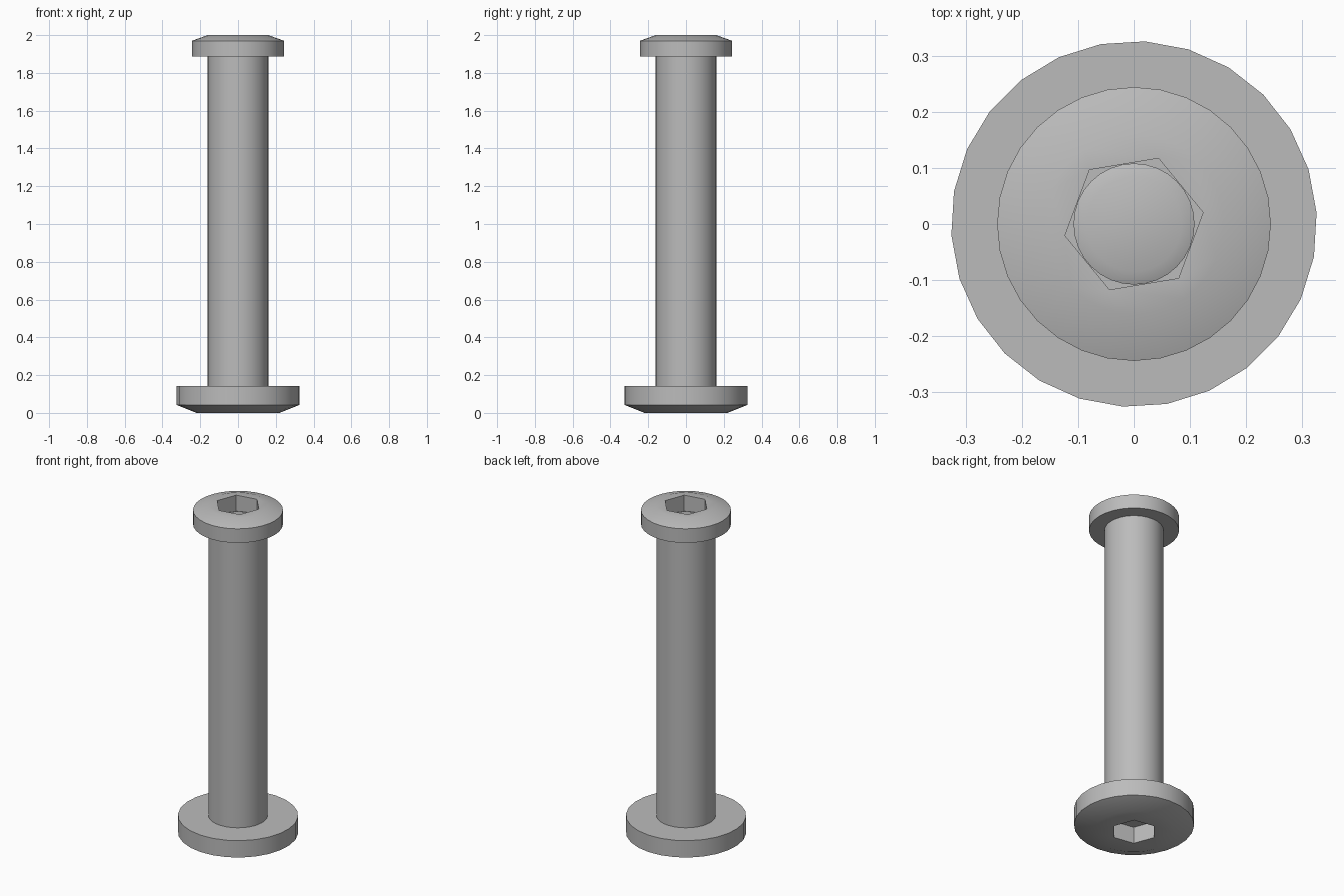
import bpy, bmesh, math
from mathutils import Vector

cube = bpy.data.objects.get("Cube")
if cube:
    bpy.data.objects.remove(cube, do_unlink=True)

steel = bpy.data.materials.new("grey_steel")
steel.use_nodes = True
GREY = (0.5, 0.5, 0.5, 1)
steel.diffuse_color = GREY
steel.node_tree.nodes["Principled BSDF"].inputs["Base Color"].default_value = GREY


def loft(name, rings):
    """Bridge a stack of (sides, radius, z, turn in degrees) rings and cap both ends."""
    bm = bmesh.new()
    loops = []
    for sides, radius, z, turn in rings:
        verts = []
        for i in range(sides):
            a = math.radians(turn) + math.tau * i / sides
            verts.append(bm.verts.new(Vector((radius * math.cos(a), radius * math.sin(a), z))))
        loops.append([bm.edges.new((verts[i - 1], verts[i])) for i in range(sides)])
    for lower, upper in zip(loops, loops[1:]):
        bmesh.ops.bridge_loops(bm, edges=lower + upper)
    for end in (loops[0], loops[-1]):
        bmesh.ops.contextual_create(bm, geom=end)
    bmesh.ops.recalc_face_normals(bm, faces=bm.faces[:])
    mesh = bpy.data.meshes.new(name)
    bm.to_mesh(mesh)
    bm.free()
    mesh.materials.append(steel)
    obj = bpy.data.objects.new(name, mesh)
    bpy.context.collection.objects.link(obj)
    bpy.ops.object.select_all(action="DESELECT")
    obj.select_set(True)
    bpy.context.view_layer.objects.active = obj
    bpy.ops.object.shade_smooth_by_angle(angle=math.radians(30))
    return obj


ROUND, FLANGE, HEX = 32, 26, 6
HEX_R, HEX_TURN, FLANGE_TURN = 0.125, 9.5, 3.5

# Barrel: hex socket, wide chamfered flange and long shaft
loft("barrel", [
    (HEX, HEX_R, 0.10, -HEX_TURN),
    (HEX, HEX_R, 0.0, -HEX_TURN),
    (FLANGE, 0.22, 0.0, FLANGE_TURN),
    (FLANGE, 0.326, 0.042, FLANGE_TURN),
    (FLANGE, 0.326, 0.143, FLANGE_TURN),
    (ROUND, 0.161, 0.143, 0),
    (ROUND, 0.161, 1.89, 0),
])

# Screw head: smaller chamfered disc with its own hex socket
loft("screw_head", [
    (ROUND, 0.15, 1.886, 0),
    (ROUND, 0.244, 1.886, 0),
    (ROUND, 0.244, 1.97, 0),
    (ROUND, 0.16, 2.0, 0),
    (HEX, HEX_R, 2.0, HEX_TURN),
    (HEX, HEX_R, 1.905, HEX_TURN),
])

# Chamfered screw tip showing at the socket floor
loft("screw_tip", [
    (ROUND, 0.108, 1.90, 0),
    (ROUND, 0.108, 1.91, 0),
    (ROUND, 0.085, 1.92, 0),
])
